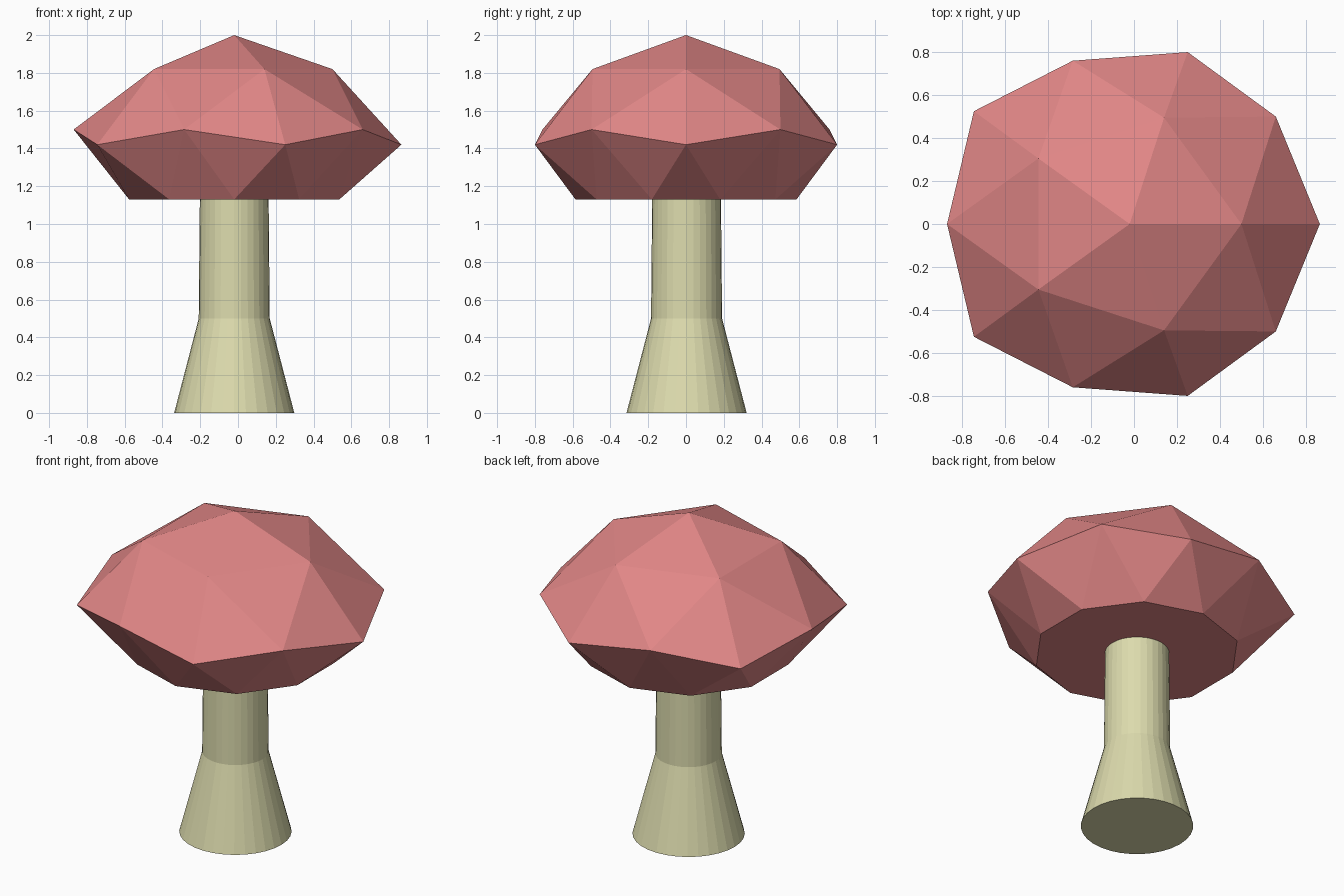
import bpy, bmesh
from math import cos, sin, radians, tau

if "Cube" in bpy.data.objects:
    bpy.data.objects.remove(bpy.data.objects["Cube"])

CX = -0.02  # shared axis of stem and cap


def material(name, rgb):
    m = bpy.data.materials.new(name)
    m.diffuse_color = (*rgb, 1)
    m.use_nodes = True
    m.node_tree.nodes["Principled BSDF"].inputs["Base Color"].default_value = m.diffuse_color
    return m


def finish(name, bm, mat):
    bmesh.ops.recalc_face_normals(bm, faces=bm.faces)
    mesh = bpy.data.meshes.new(name)
    bm.to_mesh(mesh)
    bm.free()
    mesh.materials.append(mat)
    ob = bpy.data.objects.new(name, mesh)
    bpy.context.collection.objects.link(ob)


def mirrored(half, last_on_axis):
    """Complete a ring from its y >= 0 half; the first point lies on the axis."""
    back = half[1:-1] if last_on_axis else half[1:]
    return half + [(x, -y, z) for x, y, z in reversed(back)]


# Stem: flared foot, nearly straight shaft
bm = bmesh.new()
N = 32
rings = [[bm.verts.new((CX + r * cos(tau * i / N), 0.003 + r * sin(tau * i / N), z))
          for i in range(N)]
         for r, z in [(0.318, 0), (0.188, 0.5), (0.182, 1.14)]]
for a, b in zip(rings, rings[1:]):
    for i in range(N):
        j = (i + 1) % N
        bm.faces.new((a[i], a[j], b[j], b[i]))
bm.faces.new(rings[0])
bm.faces.new(rings[-1])
finish("stem", bm, material("stem_cream", (0.72, 0.71, 0.42)))

# Cap: faceted half icosphere with a pulled-in flat underside
bm = bmesh.new()
apex = bm.verts.new((CX, 0, 2.0))
crown = [bm.verts.new(p) for p in mirrored(
    [(0.50, 0, 1.82), (0.14, 0.495, 1.82), (-0.445, 0.305, 1.82)], False)]
rim = [bm.verts.new(p) for p in mirrored(
    [(0.865, 0, 1.42), (0.66, 0.50, 1.50), (0.25, 0.80, 1.42),
     (-0.285, 0.76, 1.50), (-0.745, 0.525, 1.42), (-0.87, 0, 1.50)], True)]
under = [bm.verts.new((CX + 0.585 * cos(radians(18 + 36 * i)),
                       0.585 * sin(radians(18 + 36 * i)), 1.13)) for i in range(10)]
for k in range(5):
    c, d = crown[k], crown[(k + 1) % 5]
    r0, r1, r2 = rim[2 * k - 1], rim[2 * k], rim[2 * k + 1]
    for tri in ((apex, c, d), (c, r0, r1), (c, r1, r2), (c, r2, d)):
        bm.faces.new(tri)
for j in range(10):
    k = (j + 1) % 10
    bm.faces.new((rim[j], under[j], rim[k]))
    bm.faces.new((rim[k], under[j], under[k]))
bm.faces.new(under)
finish("cap", bm, material("cap_red", (0.75, 0.24, 0.24)))
